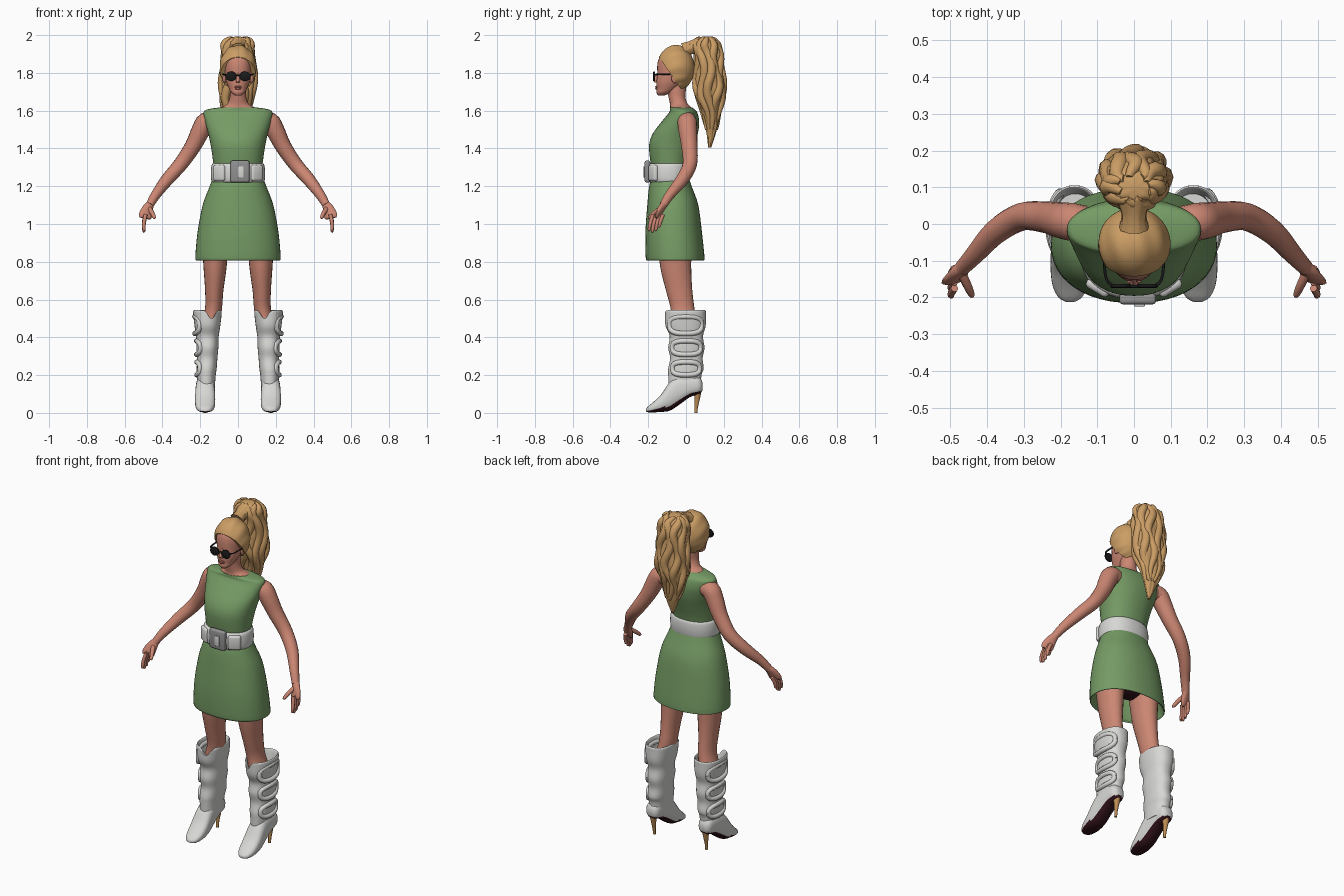
import bpy, bmesh, math
from mathutils import Vector, Quaternion

if "Cube" in bpy.data.objects:
    bpy.data.objects.remove(bpy.data.objects["Cube"])

made = []


def material(name, r, g, b):
    m = bpy.data.materials.new(name)
    m.use_nodes = True
    m.diffuse_color = (r, g, b, 1)
    shader = next(n for n in m.node_tree.nodes if n.type == 'BSDF_PRINCIPLED')
    shader.inputs["Base Color"].default_value = (r, g, b, 1)
    shader.inputs["Roughness"].default_value = 0.8
    return m


GREEN = material("dress green", .18, .33, .13)
SKIN = material("skin", .60, .24, .17)
HAIR = material("blonde hair", .60, .34, .13)
WHITE = material("white leather", .68, .68, .66)
GREY = material("buckle grey", .28, .28, .28)
BLACK = material("black", .01, .01, .01)
WINE = material("dark wine sole", .03, .006, .01)
TAN = material("tan heel", .52, .27, .09)
LIP = material("lip", .45, .14, .11)


def finish(name, bm, mats, mirror=False):
    """Turn a bmesh into an object, optionally mirrored left to right."""
    bmesh.ops.recalc_face_normals(bm, faces=bm.faces)
    me = bpy.data.meshes.new(name)
    bm.to_mesh(me)
    bm.free()
    ob = bpy.data.objects.new(name, me)
    bpy.context.collection.objects.link(ob)
    for m in mats if isinstance(mats, list) else [mats]:
        me.materials.append(m)
    if mirror:
        ob.modifiers.new("Mirror", 'MIRROR')
    made.append(ob)
    return ob


def resample(rows, steps):
    """Catmull-Rom interpolation of section rows."""
    out = []
    for i in range(len(rows) - 1):
        quad = [rows[max(i - 1, 0)], rows[i], rows[i + 1], rows[min(i + 2, len(rows) - 1)]]
        for k in range(steps):
            t = k / steps
            out.append([b + .5 * t * (c - a + t * (2*a - 5*b + 4*c - d + t * (3*(b - c) + d - a)))
                        for a, b, c, d in zip(*quad)])
    return out + [list(rows[-1])]


def loft(name, rows, mats, n=24, steps=4, p=2, mode="flat", ripple=None, mirror=False, edit=None):
    """Loft oval sections (x, y, z, rx, ry): level, upright or square to the path."""
    rows = resample(rows, steps)
    centres = [Vector(r[:3]) for r in rows]
    bm = bmesh.new()
    rings = []
    q, last = Quaternion(), Vector((0, 0, 1))
    for i, row in enumerate(rows):
        if mode == "path":
            tan = (centres[min(i + 1, len(rows) - 1)] - centres[max(i - 1, 0)]).normalized()
            q = last.rotation_difference(tan) @ q
            last = tan
        ring = []
        for k in range(n):
            a = math.tau * k / n
            s = ripple(a, i / (len(rows) - 1)) if ripple else 1
            c, d = (math.copysign(abs(f(a)) ** (2 / p), f(a)) for f in (math.cos, math.sin))
            u, v = c * max(row[3], .001) * s, d * max(row[4], .001) * s
            off = Vector((u, 0, v)) if mode == "upright" else q @ Vector((u, v, 0))
            ring.append(bm.verts.new(centres[i] + off))
        rings.append(ring)
    for lo, hi in zip(rings, rings[1:]):
        for k in range(n):
            bm.faces.new((lo[k], lo[k - 1], hi[k - 1], hi[k]))
    bm.faces.new(rings[0])
    bm.faces.new(rings[-1])
    if edit:
        bmesh.ops.recalc_face_normals(bm, faces=bm.faces)
        edit(bm)
    return finish(name, bm, mats, mirror)


def spans(rows, x=0):
    """Rows of (z, half width, front y, back y) to loft sections."""
    return [(x, (f + b) / 2, z, w, (b - f) / 2) for z, w, f, b in rows]


def ball(name, loc, size, mat, mirror=False):
    bm = bmesh.new()
    bmesh.ops.create_uvsphere(bm, u_segments=20, v_segments=12, radius=1)
    for v in bm.verts:
        v.co = Vector([c * s + o for c, s, o in zip(v.co, size, loc)])
    return finish(name, bm, mat, mirror)


def block(name, loc, size, mat, bevel, turn=0, mirror=False):
    bm = bmesh.new()
    bmesh.ops.create_cube(bm, size=1)
    bmesh.ops.scale(bm, vec=size, verts=bm.verts)
    bmesh.ops.bevel(bm, geom=bm.edges[:], offset=bevel, segments=3, profile=.5, affect='EDGES')
    spin = Quaternion((0, 0, 1), turn)
    for v in bm.verts:
        v.co = spin @ v.co + Vector(loc)
    return finish(name, bm, mat, mirror)


# Dress: starts inside the skirt, turns at the hem, rises to the neckline
loft("dress", spans([
    (1, .14, -.17, .04), (.84, .21, -.195, .08), (.815, .218, -.205, .09), (.82, .226, -.213, .098),
    (.95, .215, -.215, .085), (1.1, .187, -.205, .065), (1.2, .15, -.195, .03),
    (1.27, .128, -.18, .01), (1.34, .133, -.19, .02), (1.42, .145, -.195, .045),
    (1.48, .158, -.175, .063), (1.54, .174, -.13, .07), (1.59, .182, -.09, .06),
    (1.607, .16, -.085, .045), (1.618, .09, -.085, .03)]), GREEN, n=48, p=2.2)
ball("underwear", (0, -.06, .95), (.15, .09, .08), WINE)

# Belt with side pads and buckle
loft("belt", spans([(1.222, .125, -.18, .01), (1.225, .14, -.198, .018), (1.27, .144, -.205, .024),
                    (1.315, .138, -.2, .02), (1.32, .12, -.18, .005)]), WHITE, n=40, p=2.2)
block("belt_pads", (.098, -.173, 1.27), (.07, .03, .085), WHITE, .013, .55, True)
block("buckle", (.01, -.204, 1.278), (.1, .03, .115), GREY, .01)
block("buckle_plate", (.015, -.22, 1.275), (.03, .01, .06), WHITE, .003)

# Neck and head
loft("neck", spans([(1.59, .1, -.085, .04), (1.617, .088, -.084, .028), (1.635, .058, -.085, .01),
                    (1.67, .044, -.092, -.003), (1.72, .042, -.1, 0), (1.78, .04, -.1, 0)]), SKIN)
loft("head", spans([
    (1.68, .016, -.148, -.115), (1.695, .036, -.156, -.08), (1.715, .047, -.155, -.05),
    (1.75, .061, -.157, -.01), (1.79, .069, -.152, .02), (1.84, .073, -.152, .03),
    (1.88, .07, -.142, .03), (1.92, .045, -.11, .01)]), SKIN, n=32, p=2.2)
loft("nose", [(0, -.146, 1.80, .006, .008), (0, -.157, 1.775, .008, .009),
              (0, -.163, 1.757, .012, .011), (0, -.156, 1.748, .008, .005)], SKIN, n=12)
ball("upper_lip", (0, -.156, 1.726), (.02, .007, .005), LIP)
ball("lower_lip", (0, -.155, 1.717), (.017, .008, .006), LIP)
ball("ears", (.073, -.06, 1.775), (.01, .018, .03), SKIN, True)

# Sunglasses
loft("lenses", [(.037, -.174, 1.782, .024, .022), (.037, -.171, 1.782, .029, .026),
                (.037, -.164, 1.782, .028, .025)], BLACK, steps=1, mode="upright", mirror=True)
loft("bridge", [(-.015, -.17, 1.788, .004, .004), (.015, -.17, 1.788, .004, .004)],
     BLACK, n=8, mode="path")
loft("temples", [(.06, -.168, 1.79, .004, .005), (.078, -.14, 1.792, .003, .005),
                 (.082, -.05, 1.795, .003, .004)], BLACK, n=8, mode="path", mirror=True)

# Hair cap: a combed ellipsoid cut away at the hairline
bm = bmesh.new()
bmesh.ops.create_uvsphere(bm, u_segments=72, v_segments=36, radius=1)
for v in bm.verts:
    around = math.atan2(v.co.x, v.co.z + .5)
    comb = 1 + .02 * math.sin(13 * around + 2 * v.co.y) * (1 - v.co.y ** 2)
    v.co = Vector((v.co.x * .098, v.co.y * .1 - .055, v.co.z * .122 + 1.825)) * 1
    v.co.x *= comb
    v.co.z = 1.825 + (v.co.z - 1.825) * comb
cut = bmesh.ops.bisect_plane(bm, geom=bm.verts[:] + bm.edges[:] + bm.faces[:], clear_inner=True,
                             plane_co=(0, -.13, 1.865), plane_no=(0, .16, .11))
bmesh.ops.holes_fill(bm, edges=[e for e in bm.edges if e.is_boundary])
finish("hair_cap", bm, HAIR)
loft("hair_tie", [(0, -.01, 1.92, .04, .04), (0, .025, 1.935, .034, .034), (0, .07, 1.945, .05, .045)],
     HAIR, mode="path", ripple=lambda a, t: 1 + .05 * math.sin(9 * a))

# Ponytail: rippled core wrapped in wavy locks
tail = [(0, .125, 1.405, .008, .008), (-.005, .135, 1.5, .04, .028), (-.01, .132, 1.6, .07, .05),
        (0, .127, 1.7, .088, .075), (0, .122, 1.8, .088, .072), (0, .118, 1.9, .08, .068),
        (0, .107, 1.96, .072, .055), (0, .1, 1.985, .045, .035), (0, .1, 1.992, .01, .01)]
loft("ponytail", tail, HAIR, n=64, steps=7,
     ripple=lambda a, t: 1 + .05 * math.sin(8 * a + 9 * t) + .03 * math.sin(5 * a - 26 * t))
core = resample(tail[1:-1], 3)
for k in range(11):
    angle, lock = math.tau * k / 11, []
    for i, (x, y, z, rx, ry) in enumerate(core):
        a = angle + .22 * math.sin(i * .8 + k * 1.9)
        swell = .88 + .06 * math.sin(i * .9 + k * 2.3)
        thick = .024 * min(1, .35 + i * .12, .4 + (len(core) - 1 - i) * .15)
        lock.append((x + rx * swell * math.cos(a), y + ry * swell * math.sin(a), z, thick, thick))
    loft(f"ponytail_lock_{k + 1}", lock, HAIR, n=10, steps=2, mode="path")


def limb(name, pts, mat=SKIN, n=16):
    """Round tapered tube, mirrored: (x, y, z, radius)."""
    return loft(name, [(*q, q[3]) for q in pts], mat, n=n, mode="path", mirror=True)


# Arms and hands
limb("arms", [(.13, .005, 1.54, .045), (.17, .006, 1.54, .051), (.2, .01, 1.49, .049),
              (.24, .018, 1.41, .043), (.305, .02, 1.315, .038), (.375, -.02, 1.235, .034),
              (.435, -.085, 1.155, .026), (.468, -.12, 1.1, .021)])
loft("palms", [(.465, -.115, 1.105, .019, .021), (.478, -.132, 1.08, .017, .03),
               (.49, -.15, 1.045, .013, .036), (.493, -.155, 1.03, .008, .03)],
     SKIN, n=16, mode="path", mirror=True)
for k, name in enumerate(["index", "middle", "ring", "little"]):
    y = -.175 + k * .018
    drop = (.08, .088, .08, .062)[k]
    limb(name + "_fingers", [(.489, y, 1.05, .01), (.498, y - .014, 1.045 - drop / 2, .01),
                             (.498, y - .02, 1.05 - drop, .008), (.496, y - .02, 1.044 - drop, .003)], n=10)
limb("thumbs", [(.472, -.13, 1.085, .013), (.455, -.165, 1.06, .012),
                (.443, -.192, 1.035, .009), (.441, -.197, 1.028, .003)], n=10)

# Legs
loft("legs", [(.115, -.055, 1, .085, .1), (.12, -.058, .85, .068, .088), (.122, -.052, .75, .059, .08),
              (.126, -.035, .64, .048, .069), (.13, -.018, .55, .045, .063),
              (.15, -.01, .45, .05, .065), (.165, 0, .3, .04, .05)], SKIN, mirror=True)


# Boot shafts: hollow top rim with a dipped front
def dip_front(bm):
    for v in bm.verts:
        if v.co.z > .5 and v.co.y < 0:
            v.co.z -= .042 * math.exp(-((v.co.x - .14) / .022) ** 2) * (v.co.z - .5) / .04


shaft = [(.168, -.008, .13, .045, .085), (.168, -.006, .2, .05, .088), (.166, 0, .235, .053, .094),
         (.163, .002, .29, .054, .086), (.162, .002, .345, .058, .096), (.162, .002, .405, .06, .088),
         (.162, -.002, .46, .068, .106), (.162, -.003, .52, .075, .108), (.162, -.003, .54, .074, .107)]
loft("boot_shafts", shaft + [(.162, -.003, .535, .066, .098), (.16, -.003, .46, .056, .085)],
     WHITE, n=40, p=2.3, mirror=True, edit=dip_front)

# Gathered loops on the outer side of each shaft
for k, (z, hy, hz, row) in enumerate([(.465, .085, .045, 6), (.345, .075, .036, 4), (.235, .072, .034, 2)]):
    x, y, _, rx, ry = shaft[row]
    loop = []
    for i in range(25):
        a = math.tau * i / 24
        c, s = (math.copysign(abs(f(a)) ** .7, f(a)) for f in (math.cos, math.sin))
        bulge = x + rx * math.sqrt(1 - (c * hy / ry) ** 2) * .98
        loop.append((bulge, y + c * hy, z + s * hz, .014, .014))
    loft(f"boot_gathers_{k + 1}", loop, WHITE, n=10, steps=1, mode="path", mirror=True)


# Feet with dark soles on the faces looking down
def paint_sole(bm):
    for f in bm.faces:
        f.material_index = int(f.normal.z < -.45 and f.calc_center_median().z < .12)


feet = [(.088, .12, .16, .02), (.07, .1, .19, .04), (.02, .083, .2, .047), (-.04, .04, .2, .05),
        (-.085, .012, .165, .053), (-.13, .005, .1, .053), (-.17, .003, .06, .047),
        (-.2, .003, .035, .032), (-.212, .008, .022, .012)]
loft("boot_feet", [(.174, y, (lo + hi) / 2, w, (hi - lo) / 2) for y, lo, hi, w in feet],
     [WHITE, WINE], n=28, p=2.5, mode="upright", mirror=True, edit=paint_sole)
limb("heels", [(.174, .06, .115, .022), (.174, .06, .08, .015), (.174, .054, .03, .009),
               (.174, .052, 0, .008)], TAN, 12)

# Smooth shading that keeps edges sharp
bpy.ops.object.select_all(action='DESELECT')
for ob in made:
    ob.select_set(True)
bpy.context.view_layer.objects.active = made[0]
bpy.ops.object.shade_smooth_by_angle(angle=math.radians(50))
